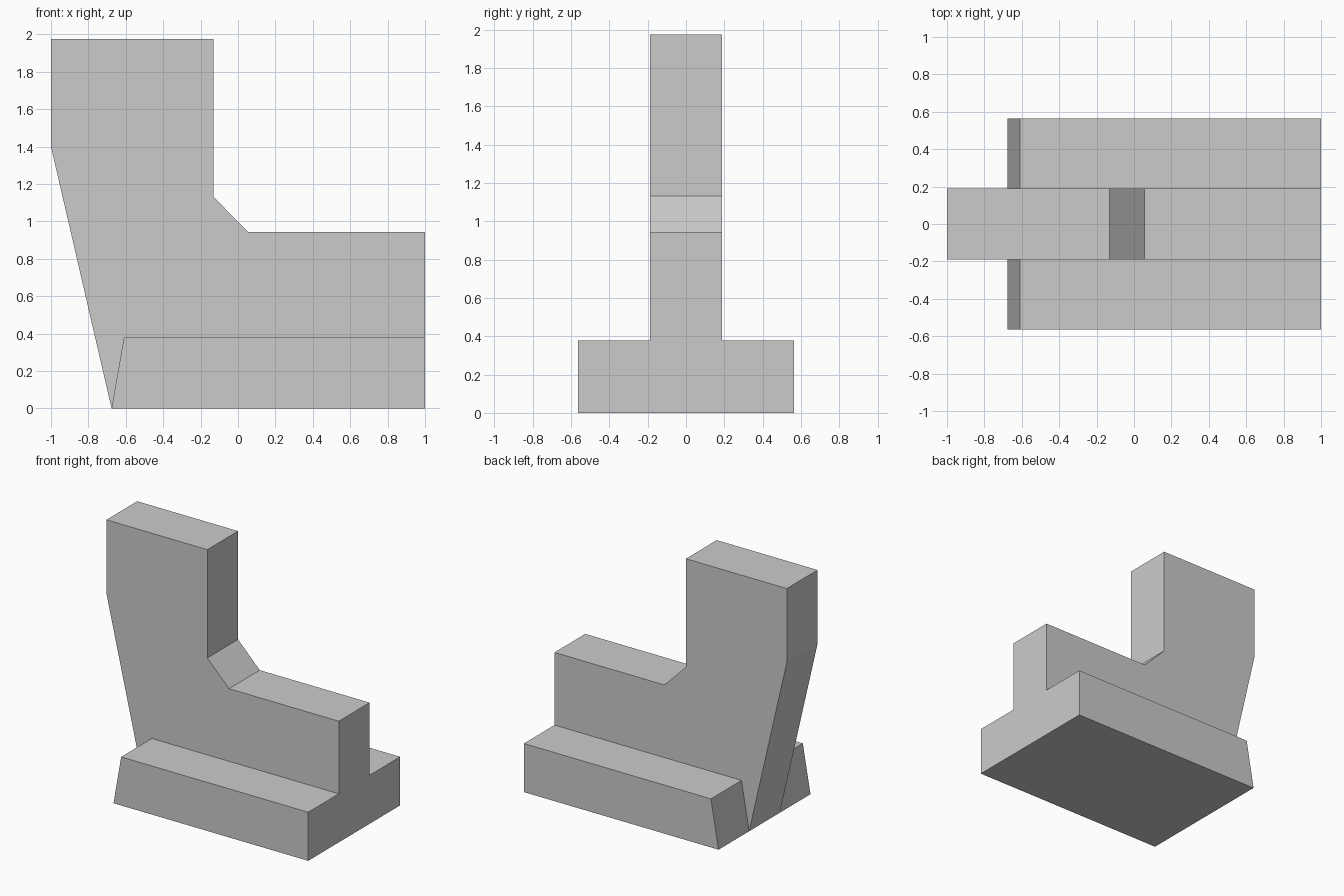
import bpy
import bmesh

cube = bpy.data.objects.get("Cube")
if cube:
    bpy.data.objects.remove(cube, do_unlink=True)

WEB_Y, BASE_Y = 0.189, 0.565  # half widths of the upright and the base

# Side profiles as (x, z)
toe, heel = (-0.676, 0.0), (1.0, 0.0)
ledge_back, ledge_front = (1.0, 0.378), (-0.61, 0.378)
upper = [(1.0, 0.943), (0.055, 0.943), (-0.132, 1.132),
         (-0.132, 1.975), (-1.0, 1.975), (-1.0, 1.4)]
base_profile = [toe, heel, ledge_back, ledge_front]
web_profile = [toe, heel, ledge_back] + upper
web_side = [toe, ledge_front, ledge_back] + upper  # visible part above the base

bm = bmesh.new()


def cap(points, y):
    bm.faces.new([bm.verts.new((x, y, z)) for x, z in points])


def band(points, y0, y1):
    """Walls running along y around a closed profile."""
    for (xa, za), (xb, zb) in zip(points, points[1:] + points[:1]):
        corners = [(xa, y0, za), (xb, y0, zb), (xb, y1, zb), (xa, y1, za)]
        bm.faces.new([bm.verts.new(c) for c in corners])


# Central upright
band(web_profile, -WEB_Y, WEB_Y)
for side in (-1, 1):
    cap(web_side, side * WEB_Y)
    # Base flange, open where it meets the upright
    band(base_profile, side * WEB_Y, side * BASE_Y)
    cap(base_profile, side * BASE_Y)

# Weld into one solid and merge coplanar faces
bmesh.ops.remove_doubles(bm, verts=bm.verts[:], dist=0.0005)
bmesh.ops.recalc_face_normals(bm, faces=bm.faces[:])
bmesh.ops.dissolve_limit(bm, angle_limit=0.01, verts=bm.verts[:], edges=bm.edges[:])

mesh = bpy.data.meshes.new("bracket_block")
bm.to_mesh(mesh)
bm.free()

# Plain grey finish
grey = bpy.data.materials.new("plain_grey")
grey.use_nodes = True
colour = (0.6, 0.6, 0.6, 1.0)
grey.diffuse_color = colour
grey.node_tree.nodes["Principled BSDF"].inputs["Base Color"].default_value = colour
mesh.materials.append(grey)

block = bpy.data.objects.new("bracket_block", mesh)
bpy.context.collection.objects.link(block)
